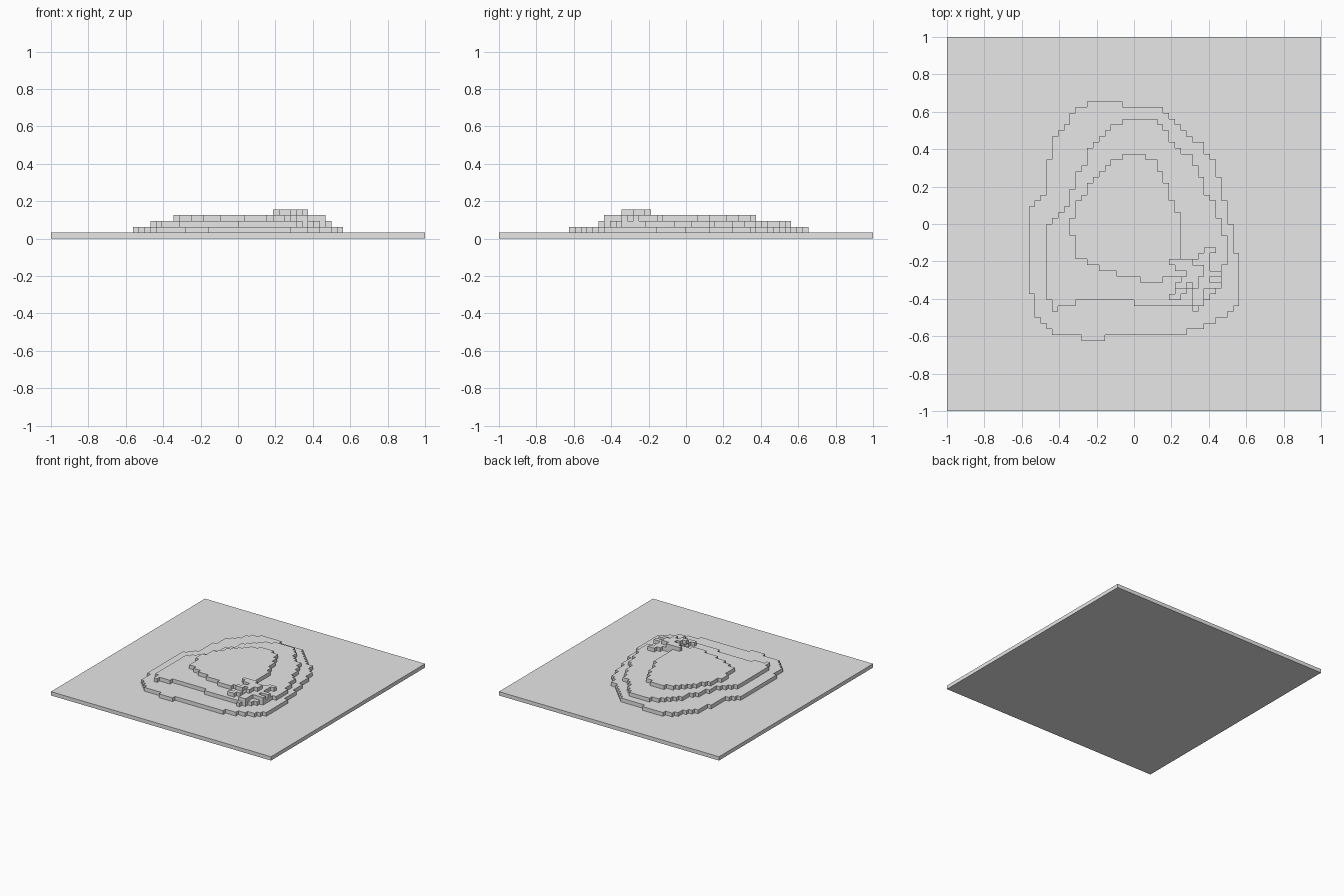
import bpy
import bmesh

CELL = 1 / 32   # width and height of one step of the terrain
REACH = 22      # half-width of the scanned area, in cells

cube = bpy.data.objects.get("Cube")
if cube:
    bpy.data.objects.remove(cube, do_unlink=True)

grey = bpy.data.materials.new("plain grey")
grey.use_nodes = True
grey.diffuse_color = (0.8, 0.8, 0.8, 1)
grey.node_tree.nodes["Principled BSDF"].inputs["Base Color"].default_value = (0.8, 0.8, 0.8, 1)


def inside(x, y, outline):
    """Even-odd test of a point against a closed outline."""
    hit = False
    for (ax, ay), (bx, by) in zip(outline, outline[1:] + outline[:1]):
        if (ay > y) != (by > y) and x < ax + (y - ay) * (bx - ax) / (by - ay):
            hit = not hit
    return hit


def cells_in(outline):
    """Grid cells whose centre lies in the outline, favouring the outer cell on ties."""
    span = range(-REACH, REACH)
    return {(i, j) for i in span for j in span
            if inside((i + 0.5) * 0.999, (j + 0.5) * 0.999, outline)}


def block(left, right, bottom, top):
    return {(i, j) for i in range(left, right) for j in range(bottom, top)}


def finish(name, bm):
    mesh = bpy.data.meshes.new(name)
    bm.to_mesh(mesh)
    bm.free()
    mesh.materials.append(grey)
    obj = bpy.data.objects.new(name, mesh)
    bpy.context.collection.objects.link(obj)
    return obj


def terrace(name, cells, level):
    """One stepped layer: a flat patch of cells raised by one cell height."""
    bm = bmesh.new()
    corners = {}

    def corner(i, j):
        if (i, j) not in corners:
            corners[i, j] = bm.verts.new((i * CELL, j * CELL, level * CELL))
        return corners[i, j]

    for i, j in sorted(cells):
        bm.faces.new([corner(i, j), corner(i + 1, j), corner(i + 1, j + 1), corner(i, j + 1)])
    raised = bmesh.ops.extrude_face_region(bm, geom=bm.faces[:])
    tops = [v for v in raised["geom"] if isinstance(v, bmesh.types.BMVert)]
    bmesh.ops.translate(bm, verts=tops, vec=(0, 0, CELL))
    bmesh.ops.dissolve_limit(bm, angle_limit=0.01, verts=bm.verts[:], edges=bm.edges[:])
    bmesh.ops.recalc_face_normals(bm, faces=bm.faces[:])
    return finish(name, bm)


# Square ground slab
bm = bmesh.new()
bmesh.ops.create_cube(bm, size=2)
bmesh.ops.scale(bm, verts=bm.verts[:], vec=(1, 1, CELL / 2))
bmesh.ops.translate(bm, verts=bm.verts[:], vec=(0, 0, CELL / 2))
finish("ground_slab", bm)

# Outer terrace
lower = cells_in([
    (-8, 21), (-2, 21), (-2, 20), (5, 20), (5, 19), (6, 19), (6, 18), (10, 14),
    (12, 14), (12, 12), (13, 12), (13, 11), (14, 11), (14, 8), (15, 8), (15, 4),
    (16, 4), (16, 0), (17, 0), (17, -5), (18, -5), (18, -14), (17, -14), (15, -16),
    (12, -17), (12, -18), (9, -18), (9, -19), (-5, -19), (-5, -20), (-9, -20),
    (-9, -19), (-14, -19), (-14, -18), (-16, -16), (-17, -16), (-17, -12),
    (-18, -12), (-18, 3), (-15, 5), (-15, 11), (-14, 11), (-14, 14), (-11, 17),
    (-11, 19), (-10, 19), (-10, 20), (-8, 20)])
terrace("outer_terrace", lower, 1)

# Middle terrace, with a small spur at its front edge
middle = cells_in([
    (-2, 18), (4, 18), (4, 17), (5, 17), (5, 16), (6, 16), (6, 14), (8, 12),
    (10, 12), (10, 10), (11, 10), (11, 8), (12, 8), (12, 5), (14, 4), (14, 1),
    (15, 1), (15, -1), (16, -3), (16, -7), (15, -7), (15, -11), (13, -12), (12, -14),
    (0, -14), (0, -13), (-10, -13), (-10, -14), (-13, -14), (-13, -15), (-14, -15),
    (-14, -13), (-15, -13), (-15, 0), (-14, 0), (-11, 3), (-11, 5), (-10, 6),
    (-10, 8), (-8, 10), (-8, 12), (-4, 16), (-4, 17), (-2, 17)])
middle |= block(10, 11, -15, -14)
terrace("middle_terrace", middle, 2)

# Upper terrace, with the splayed foot of the knoll beside it
upper = cells_in([
    (-2, 12), (2, 12), (2, 11), (4, 11), (4, 9), (5, 9), (5, 7), (6, 7), (6, 4),
    (7, 4), (7, 2), (8, 2), (8, -9), (5, -9), (5, -10), (1, -10), (1, -9), (-3, -9),
    (-3, -8), (-6, -8), (-6, -7), (-8, -7), (-8, -6), (-10, -6), (-10, -2),
    (-11, -2), (-11, 1), (-10, 1), (-10, 4), (-8, 5), (-8, 7), (-5, 9), (-5, 10),
    (-4, 10), (-4, 11), (-2, 11)])
upper |= block(8, 13, -11, -6) | block(11, 13, -6, -5) | block(12, 14, -5, -4)
upper |= block(13, 15, -9, -8) | block(13, 15, -11, -10)
upper |= block(6, 8, -13, -12) | block(7, 9, -12, -11) | block(10, 12, -14, -11)
terrace("upper_terrace", upper, 3)

# Small knoll on top
knoll = block(6, 10, -7, -6) | block(7, 11, -8, -7) | block(9, 12, -9, -7)
knoll |= block(8, 11, -10, -9) | block(7, 9, -11, -10) | block(10, 11, -11, -10)
terrace("knoll", knoll, 4)
